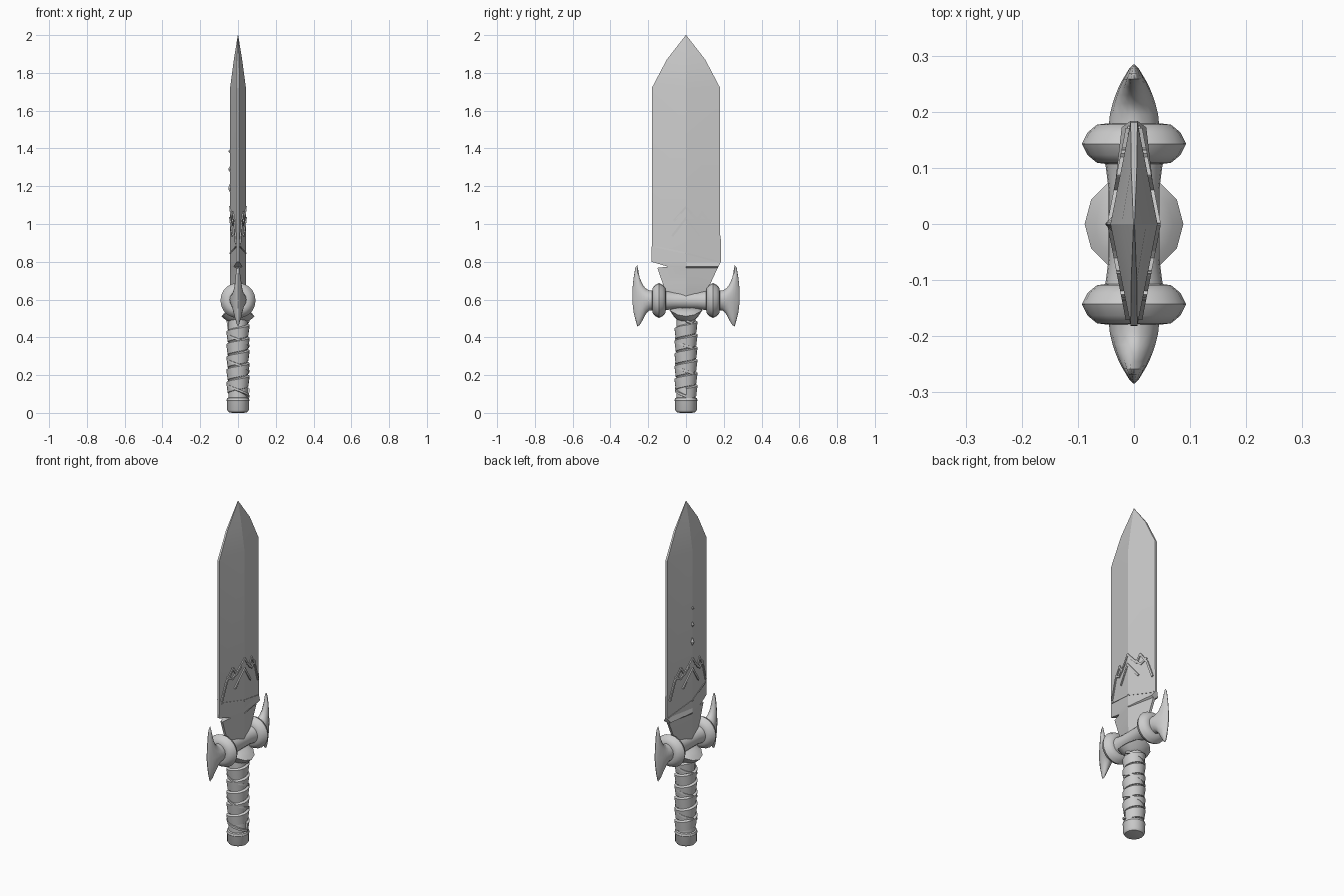
import bpy, bmesh, math
from mathutils import Vector, Matrix

cube = bpy.data.objects.get("Cube")
if cube:
    bpy.data.objects.remove(cube)

steel = bpy.data.materials.new("plain grey")
steel.use_nodes = True
GREY = (0.6, 0.6, 0.6, 1)
steel.diffuse_color = GREY
steel.node_tree.nodes["Principled BSDF"].inputs["Base Color"].default_value = GREY


def finish(name, bm, angle=35):
    bmesh.ops.recalc_face_normals(bm, faces=bm.faces)
    mesh = bpy.data.meshes.new(name)
    bm.to_mesh(mesh)
    bm.free()
    ob = bpy.data.objects.new(name, mesh)
    bpy.context.collection.objects.link(ob)
    mesh.materials.append(steel)
    bpy.ops.object.select_all(action='DESELECT')
    ob.select_set(True)
    bpy.context.view_layer.objects.active = ob
    bpy.ops.object.shade_smooth_by_angle(angle=math.radians(angle))
    return ob


def loft(bm, rings):
    """Skin closed rings of equal length and cap both ends."""
    rows = [[bm.verts.new(p) for p in ring] for ring in rings]
    n = len(rows[0])
    for a, b in zip(rows, rows[1:]):
        for i in range(n):
            j = (i + 1) % n
            bm.faces.new((a[i], a[j], b[j], b[i]))
    bm.faces.new(rows[0])
    bm.faces.new(rows[-1])


def turned(name, profile, matrix, sides=20, angle=35):
    """Solid of revolution from (radius, height) pairs along local z."""
    bm = bmesh.new()
    turn = [2 * math.pi * i / sides for i in range(sides)]
    loft(bm, [[matrix @ Vector((r * math.cos(a), r * math.sin(a), h)) for a in turn]
              for r, h in profile])
    return finish(name, bm, angle)


# Blade: diamond section, broad face towards x, nick on one lower edge
HALF, RIDGE, EDGE = 0.185, 0.036, 0.006


def skin(y):
    return RIDGE * (1 - abs(y) / HALF) + EDGE


bm = bmesh.new()
rings = []
for z, back, front, edge, ridge in [
        (0.60, -0.09, 0.09, 0.008, 0.038), (0.655, -0.113, 0.115, 0.008, 0.040),
        (0.69, -0.125, 0.132, 0.007, 0.042), (0.768, -0.152, 0.168, 0.007, 0.042),
        (0.774, -0.095, 0.172, 0.022, 0.042), (0.80, -0.182, 0.184, 0.006, 0.042),
        (0.92, -0.181, 0.184, 0.006, 0.042), (0.94, -0.181, 0.181, 0.006, 0.042),
        (1.72, -0.181, 0.181, 0.006, 0.042), (1.87, -0.102, 0.102, 0.005, 0.022),
        (2.0, -0.001, 0.001, 0.001, 0.001)]:
    rings.append([(edge, back, z), (ridge, 0, z), (edge, front, z),
                  (-edge, front, z), (-ridge, 0, z), (-edge, back, z)])
loft(bm, rings)
finish("blade", bm, 12)


# Raised straps that follow the slope of the blade face
def strap(bm, points, side, width=0.011, lift=0.006):
    for a, b in zip(points, points[1:]):
        a, b = Vector(a), Vector(b)
        along = (b - a).normalized()
        across = Vector((-along.y, along.x)) * width / 2
        ends = []
        for p in (a - along * 0.004, b + along * 0.004):
            l, r = p - across, p + across
            ends.append([(side * (skin(q.x) + d), q.x, q.y)
                         for q, d in ((l, lift), (r, lift), (r, -lift), (l, -lift))])
        loft(bm, ends)


zigzag = [(-0.165, 0.90), (-0.13, 1.0), (-0.085, 1.06), (-0.06, 1.02), (0, 1.09)]
cross = [(-0.125, 1.02), (-0.09, 1.0), (-0.03, 1.05)]
for side, label in ((1, "left"), (-1, "right")):
    bm = bmesh.new()
    for flip in (1, -1):
        for path in (zigzag, cross):
            strap(bm, [(y * flip, z) for y, z in path], side)
    strap(bm, [(-0.07, 0.94), (0, 1.03), (0.07, 0.94)], side)
    strap(bm, [(-0.16, 0.88), (0, 0.845), (0.17, 0.80)], side, 0.008, 0.003)
    finish(label + "_blade_straps", bm, 20)

# Three shrinking studs on the right face
for i, (z, h) in enumerate([(1.19, 0.04), (1.29, 0.026), (1.385, 0.016)]):
    bm = bmesh.new()
    w = h * 0.4
    corners = [(0, z - h), (w, z), (0, z + h), (-w, z)]
    loft(bm, [[(-0.036, y, q) for y, q in corners],
              [(-0.051, y * 0.1, z + (q - z) * 0.1) for y, q in corners]])
    finish("blade_stud_%d" % (i + 1), bm, 10)

# Crossguard bar with flared ends
along_y = Matrix.Translation((0, 0, 0.595)) @ Matrix.Rotation(-math.pi / 2, 4, 'X')
turned("guard_bar", [(0.056, -0.13), (0.05, -0.10), (0.045, -0.06), (0.045, 0.06),
                     (0.05, 0.10), (0.056, 0.13)], along_y)

# Guard rings and crescent horns, mirrored front to back
horn = [(0.165, 0.545, 0.650, 0.046), (0.195, 0.542, 0.648, 0.043),
        (0.215, 0.520, 0.660, 0.038), (0.230, 0.490, 0.680, 0.033),
        (0.245, 0.465, 0.715, 0.027), (0.258, 0.458, 0.782, 0.020),
        (0.268, 0.495, 0.770, 0.014), (0.278, 0.535, 0.710, 0.008),
        (0.284, 0.590, 0.650, 0.002)]
for s, label in ((-1, "front"), (1, "back")):
    place = along_y @ Matrix.Translation((0, 0, s * 0.143))
    turned(label + "_guard_ring",
           [(0.05, -0.036), (0.066, -0.034), (0.083, -0.020), (0.093, 0),
            (0.083, 0.020), (0.066, 0.034), (0.05, 0.036)], place, 20, 50)
    bm = bmesh.new()
    rings = []
    for y, low, high, w in horn:
        ring = []
        for i in range(16):
            a = math.pi * i / 8
            c, t = math.cos(a), math.sin(a)
            reach = high - 0.60 if t > 0 else 0.60 - low
            ring.append((w * c * abs(c) ** 0.3, s * y, 0.60 + reach * t))
        rings.append(ring)
    loft(bm, rings)
    finish(label + "_horn", bm, 60)

# Saddle-shaped collar below the guard
collar = turned("collar", [(0.05, 0.49), (0.064, 0.50), (0.088, 0.528), (0.07, 0.542),
                           (0.04, 0.556)], Matrix(), 12)
for v in collar.data.vertices:
    v.co.z += 2.2 * (v.co.y ** 2 - v.co.x ** 2)

# Grip core and pommel
turned("grip_core", [(0.05, 0.05), (0.05, 0.54)], Matrix(), 20)
turned("pommel", [(0.03, 0), (0.05, 0.004), (0.058, 0.016), (0.058, 0.06),
                  (0.061, 0.066), (0.058, 0.078), (0.048, 0.082)], Matrix(), 20)


# Spiral grip wrapping: a flat ribbon swept along a helix
def wrap(name, section, z0, z1, turns, direction):
    bm = bmesh.new()
    steps = int(turns * 18)
    rings = []
    for i in range(steps + 1):
        a = direction * 2 * math.pi * i / 18
        z = z0 + (z1 - z0) * i / steps
        rings.append([(r * math.cos(a), r * math.sin(a), z + h) for r, h in section])
    loft(bm, rings)
    finish(name, bm, 35)


wrap("grip_wrap", [(0.046, 0), (0.055, 0.003), (0.062, 0.058), (0.047, 0.066)],
     0.07, 0.44, 5.5, 1)
wrap("grip_cross_strap", [(0.048, 0), (0.060, 0.002), (0.060, 0.014), (0.048, 0.016)],
     0.08, 0.48, 3, -1)
